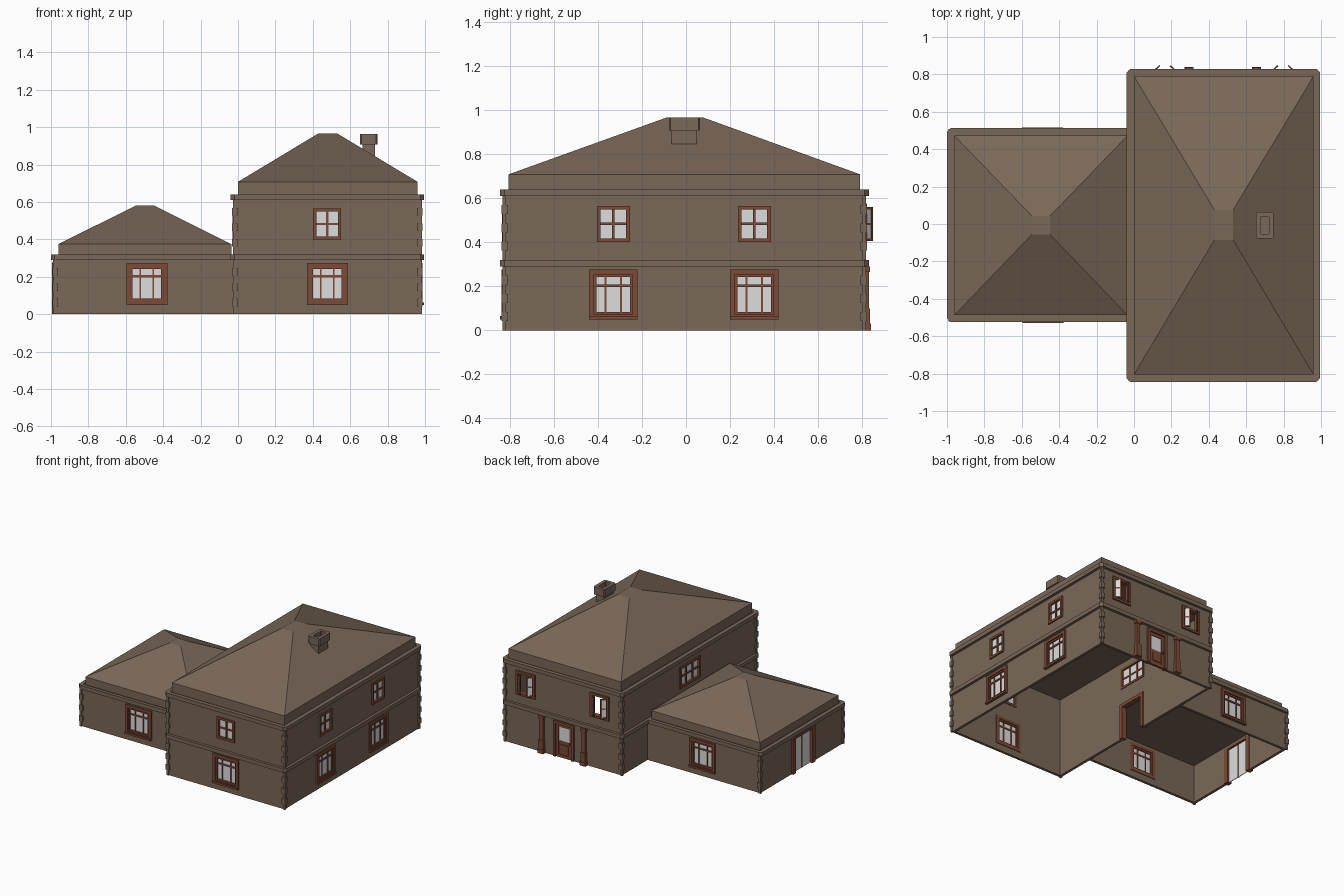
import bpy, bmesh, math

if "Cube" in bpy.data.objects:
    bpy.data.objects.remove(bpy.data.objects["Cube"])


def material(name, rgb):
    m = bpy.data.materials.new(name)
    m.diffuse_color = (*rgb, 1)
    m.use_nodes = True
    m.node_tree.nodes["Principled BSDF"].inputs["Base Color"].default_value = m.diffuse_color
    return m


STONE = material("brown stone", (0.195, 0.138, 0.098))
WOOD = material("red brown wood", (0.205, 0.069, 0.037))
GLASS = material("pale glass", (0.73, 0.73, 0.73))


def finish(name, bm, mat):
    bmesh.ops.recalc_face_normals(bm, faces=bm.faces)
    me = bpy.data.meshes.new(name)
    bm.to_mesh(me)
    bm.free()
    me.materials.append(mat)
    ob = bpy.data.objects.new(name, me)
    bpy.context.collection.objects.link(ob)
    return ob


def boxes(name, mat, items):
    """One object made of boxes (x0, x1, y0, y1, z0, z1)."""
    bm = bmesh.new()
    for x0, x1, y0, y1, z0, z1 in items:
        for v in bmesh.ops.create_cube(bm, size=1)["verts"]:
            v.co = (x1 if v.co.x > 0 else x0, y1 if v.co.y > 0 else y0,
                    z1 if v.co.z > 0 else z0)
    return finish(name, bm, mat)


def on(wall, u0, u1, d0, d1, z0, z1):
    """Box on a wall: u along it, d outwards from its outer plane."""
    axis, plane, sign = wall
    a, b = sorted((plane + sign * d0, plane + sign * d1))
    return (a, b, u0, u1, z0, z1) if axis == "x" else (u0, u1, a, b, z0, z1)


def ring(wall, u0, u1, z0, z1, w, d0, d1, bottom=True):
    """Four (or three) bars around a rectangle."""
    out = [on(wall, u0, u0 + w, d0, d1, z0, z1), on(wall, u1 - w, u1, d0, d1, z0, z1),
           on(wall, u0 + w, u1 - w, d0, d1, z1 - w, z1)]
    if bottom:
        out.append(on(wall, u0 + w, u1 - w, d0, d1, z0, z0 + w))
    return out


# Wall planes
T = 0.02
MAIN = (-0.02, 0.975, -0.825, 0.81)
WING = (-0.98, -0.02, -0.51, 0.495)
FRONT, BACK = ("y", MAIN[2], -1), ("y", MAIN[3], 1)
RIGHT, LEFT = ("x", MAIN[1], 1), ("x", MAIN[0], -1)
WFRONT, WBACK, WLEFT = ("y", WING[2], -1), ("y", WING[3], 1), ("x", WING[0], -1)
cuts = {"main": [], "wing": []}


def cut(block, wall, u0, u1, z0, z1):
    cuts[block].append(on(wall, u0, u1, -0.05, 0.05, z0, z1))


# Windows
def tall_window(name, block, wall, c):
    u0, u1, z0, z1 = c - 0.11, c + 0.11, 0.05, 0.275
    cut(block, wall, u0 + 0.02, u1 - 0.02, z0 + 0.015, z1 - 0.02)
    parts = ring(wall, u0, u1, z0, z1, 0.022, -0.025, 0.012)
    parts += ring(wall, u0 + 0.02, u1 - 0.02, z0 + 0.02, z1 - 0.02, 0.014, -0.02, 0.004)
    parts += [on(wall, c + s - 0.004, c + s + 0.004, -0.016, 0, z0 + 0.02, z1 - 0.02)
              for s in (-0.035, 0.035)]
    parts += [on(wall, u0 + 0.02, u1 - 0.02, -0.016, 0.001, 0.197, 0.209),
              on(wall, u0, u1, 0, 0.02, z0, z0 + 0.014)]
    boxes(name + "_frame", WOOD, parts)
    boxes(name + "_glass", GLASS, [on(wall, u0 + 0.02, u1 - 0.02, -0.011, -0.006, z0 + 0.02, z1 - 0.02)])


def small_window(name, block, wall, c, half=0.075, bars=(0,)):
    u0, u1, z0, z1 = c - half, c + half, 0.4, 0.565
    cut(block, wall, u0 + 0.012, u1 - 0.012, z0 + 0.012, z1 - 0.012)
    parts = ring(wall, u0, u1, z0, z1, 0.017, -0.025, 0.01)
    parts += [on(wall, c + b - 0.006, c + b + 0.006, -0.016, 0.002, z0 + 0.01, z1 - 0.01) for b in bars]
    parts.append(on(wall, u0 + 0.01, u1 - 0.01, -0.016, 0.001, 0.477, 0.489))
    boxes(name + "_frame", WOOD, parts)
    boxes(name + "_glass", GLASS, [on(wall, u0 + 0.01, u1 - 0.01, -0.011, -0.006, z0 + 0.01, z1 - 0.01)])


tall_window("front_lower_window", "main", FRONT, 0.478)
tall_window("wing_front_window", "wing", WFRONT, -0.487)
tall_window("wing_back_window", "wing", WBACK, -0.49)
small_window("front_upper_window", "main", FRONT, 0.477)
small_window("left_upper_window", "main", LEFT, -0.015, 0.125, (-0.04, 0.04))
for c, side in ((-0.33, "front"), (0.31, "back")):
    tall_window("right_lower_window_" + side, "main", RIGHT, c)
    small_window("right_upper_window_" + side, "main", RIGHT, c)

# Open casement windows on the back
for i, c in enumerate((0.165, 0.797)):
    u0, u1, z0, z1 = c - 0.08, c + 0.08, 0.39, 0.575
    cut("main", BACK, u0 + 0.012, u1 - 0.012, z0 + 0.012, z1 - 0.012)
    boxes(f"back_upper_frame_{i}", WOOD, ring(BACK, u0, u1, z0, z1, 0.018, -0.025, 0.012))
    for s in (-1, 1):
        flat = ("y", 0, 1)
        w, a, b = 0.052, z0 + 0.015, z1 - 0.015
        leaf = ring(flat, 0, w, a, b, 0.011, -0.004, 0.004)
        leaf.append(on(flat, 0.01, w - 0.01, -0.003, 0.003, 0.478, 0.488))
        for ob in (boxes(f"casement_leaf_{i}", WOOD, leaf),
                   boxes(f"casement_glass_{i}", GLASS, [on(flat, 0.01, w - 0.01, -0.001, 0.001, a + 0.01, b - 0.01)])):
            ob.location = (c + s * 0.066, BACK[1] + 0.002, 0)
            ob.rotation_euler.z = math.radians(42 if s < 0 else 138)

# Back door with glass light and two posts
u0, u1, h = 0.385, 0.56, 0.275
c = (u0 + u1) / 2
cut("main", BACK, u0 + 0.015, u1 - 0.015, -0.05, h - 0.015)
boxes("back_door_frame", WOOD, ring(BACK, u0, u1, 0, h, 0.02, -0.025, 0.012, False))
boxes("back_door_leaf", WOOD,
      ring(BACK, u0 + 0.02, u1 - 0.02, 0, h - 0.02, 0.022, -0.016, 0, True)
      + [on(BACK, u0 + 0.03, u1 - 0.03, -0.014, -0.004, 0.01, 0.125),
         on(BACK, c - 0.035, c + 0.035, -0.012, 0.002, 0.035, 0.1),
         on(BACK, u0 + 0.027, u0 + 0.037, 0, 0.014, 0.115, 0.127)])
boxes("back_door_glass", GLASS, [on(BACK, u0 + 0.035, u1 - 0.035, -0.011, -0.006, 0.12, h - 0.035)])
for x in (0.295, 0.655):
    boxes("back_post", WOOD, [on(BACK, x - 0.015, x + 0.015, 0, 0.02, 0, 0.285),
                              on(BACK, x - 0.024, x + 0.024, 0, 0.03, 0, 0.03),
                              on(BACK, x - 0.02, x + 0.02, 0, 0.026, 0.03, 0.1),
                              on(BACK, x - 0.022, x + 0.022, 0, 0.026, 0.265, 0.29)])

# Glazed double door on the wing
cut("wing", WLEFT, -0.13, 0.09, -0.05, 0.265)
boxes("wing_door_frame", WOOD, [on(WLEFT, a, a + 0.035, -0.025, 0.014, 0, 0.275) for a in (-0.155, 0.08)]
      + [on(WLEFT, -0.12, 0.08, -0.025, 0.012, 0.262, 0.278),
         on(WLEFT, -0.024, -0.016, -0.014, -0.002, 0, 0.265)])
boxes("wing_door_glass", GLASS, [on(WLEFT, -0.125, 0.085, -0.011, -0.006, 0, 0.265)])

# Doorway between house and wing
cut("main", LEFT, -0.125, 0.085, -0.05, 0.255)
boxes("inner_doorway_frame", WOOD, ring(LEFT, -0.145, 0.105, 0, 0.275, 0.025, -0.03, 0.01, False))


# Hollow wall shells, open below
def shell(name, rect, top, inner, holes):
    x0, x1, y0, y1 = rect
    ob = boxes(name, STONE, [(x0, x1, y0, y1, 0, top)])
    for items in ([inner], holes):
        cutter = boxes("cutter", STONE, items)
        cutter.hide_render = True
        mod = ob.modifiers.new("cut", "BOOLEAN")
        mod.operation, mod.solver, mod.object = "DIFFERENCE", "EXACT", cutter
        bpy.context.view_layer.objects.active = ob
        bpy.ops.object.modifier_apply(modifier=mod.name)
        bpy.data.objects.remove(cutter)


shell("main_walls", MAIN, 0.635, (MAIN[0] + T, MAIN[1] - T, MAIN[2] + T, MAIN[3] - T, -0.1, 0.61), cuts["main"])
shell("wing_walls", WING, 0.315, (WING[0] + T, -0.01, WING[2] + T, WING[3] - T, -0.1, 0.295), cuts["wing"])


# Cornice bands with clipped corners
def band(name, outer, inner, z0, z1, k=0.02):
    def outline(r, k):
        a, b, c, d = r
        return [(a + k, c), (b - k, c), (b, c + k), (b, d - k), (b - k, d), (a + k, d), (a, d - k), (a, c + k)]
    bm = bmesh.new()
    loops = [[bm.verts.new((x, y, z)) for x, y in outline(r, q)]
             for r, q, z in ((outer, k, z0), (outer, k, z1), (inner, 0.004, z1), (inner, 0.004, z0))]
    for j in range(4):
        for i in range(8):
            p, q, n = loops[j], loops[(j + 1) % 4], (i + 1) % 8
            bm.faces.new((p[i], p[n], q[n], q[i]))
    finish(name, bm, STONE)


MAIN_IN = (MAIN[0] + 0.01, MAIN[1] - 0.01, MAIN[2] + 0.01, MAIN[3] - 0.01)
for z in (0.29, 0.61):
    band("main_cornice", (-0.04, 0.995, -0.845, 0.83), MAIN_IN, z, z + 0.03)
band("wing_cornice", (-1, -0.006, -0.525, 0.512), (-0.97, -0.012, -0.5, 0.485), 0.29, 0.32)

# Corner blocks, alternately long and short
corners = [(x, y, 0.61, sx, sy) for x, sx in ((MAIN[0], -1), (MAIN[1], 1))
           for y, sy in ((MAIN[2], -1), (MAIN[3], 1))]
corners += [(WING[0], y, 0.29, -1, sy) for y, sy in ((WING[2], -1), (WING[3], 1))]
for x, y, top, sx, sy in corners:
    items = []
    for base in (0, 0.32):
        if base < top:
            n, step = 7, 0.29 / 7
            for i in range(n):
                out, inn = (0.012, 0.018) if i % 2 else (0.008, 0.009)
                xs = sorted((x + sx * out, x - sx * inn))
                ys = sorted((y + sy * out, y - sy * inn))
                items.append((*xs, *ys, base + i * step, base + (i + 1) * step))
    boxes("corner_blocks", STONE, items)


# Hipped roofs: upright base, then slopes to a small flat top
def roof(name, base, top, z0, z1, z2):
    bm = bmesh.new()
    rows = []
    for (a, b, c, d), z in ((base, z0), (base, z1), (top, z2)):
        rows.append([bm.verts.new(p) for p in ((a, c, z), (b, c, z), (b, d, z), (a, d, z))])
    for p, q in zip(rows, rows[1:]):
        for i in range(4):
            bm.faces.new((p[i], p[(i + 1) % 4], q[(i + 1) % 4], q[i]))
    bm.faces.new(rows[0])
    bm.faces.new(rows[2])
    finish(name, bm, STONE)


roof("main_roof", (0, 0.96, -0.805, 0.79), (0.43, 0.53, -0.085, 0.075), 0.63, 0.708, 0.967)
roof("wing_roof", (-0.96, -0.035, -0.487, 0.472), (-0.545, -0.45, -0.055, 0.042), 0.31, 0.375, 0.582)

# Chimney with hollow cap
boxes("chimney_shaft", STONE, [(0.665, 0.733, -0.066, 0.05, 0.8, 0.925)])
band("chimney_cap", (0.652, 0.747, -0.078, 0.064), (0.677, 0.722, -0.055, 0.041), 0.908, 0.965, 0.008)
